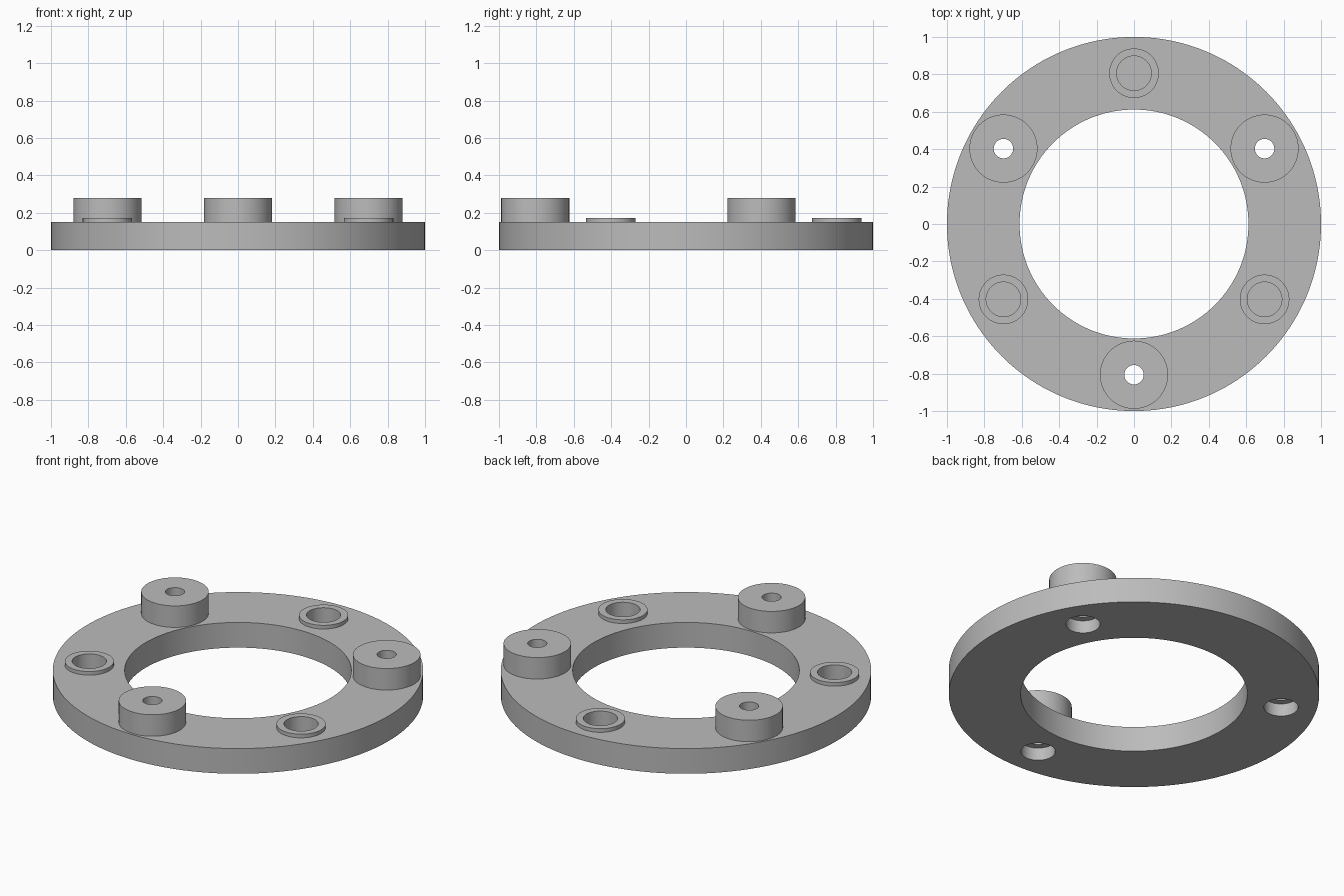
import bpy, bmesh, math
from mathutils import Vector, Matrix

if "Cube" in bpy.data.objects:
    bpy.data.objects.remove(bpy.data.objects["Cube"], do_unlink=True)

PLATE_TOP = 0.15
BOLT_CIRCLE = 0.806
BORE = 0.0925
PIN_HOLE = 0.052
POCKET_FLOOR = 0.085
COUNTERBORE = 0.075

grey = bpy.data.materials.new("plain grey")
grey.use_nodes = True
colour = (0.5, 0.5, 0.5, 1)
grey.diffuse_color = colour
grey.node_tree.nodes["Principled BSDF"].inputs["Base Color"].default_value = colour


def lathe(name, profile, segments, centre=(0, 0)):
    """Spin a closed (radius, height) outline around z."""
    bm = bmesh.new()
    verts = [bm.verts.new((r, 0, z)) for r, z in profile]
    edges = [bm.edges.new((v, verts[i - 1])) for i, v in enumerate(verts)]
    bmesh.ops.spin(bm, geom=verts + edges, cent=(0, 0, 0), axis=(0, 0, 1),
                   angle=math.tau, steps=segments)
    bmesh.ops.remove_doubles(bm, verts=bm.verts, dist=1e-5)
    bmesh.ops.dissolve_degenerate(bm, edges=bm.edges, dist=1e-6)
    bmesh.ops.recalc_face_normals(bm, faces=bm.faces)
    mesh = bpy.data.meshes.new(name)
    bm.to_mesh(mesh)
    bm.free()
    mesh.materials.append(grey)
    obj = bpy.data.objects.new(name, mesh)
    obj.location = (*centre, 0)
    bpy.context.collection.objects.link(obj)
    return obj


def tube(name, inner, outer, low, high, segments, centre=(0, 0)):
    outline = [(inner, low), (outer, low), (outer, high), (inner, high)]
    return lathe(name, outline, segments, centre)


def around(degrees):
    a = math.radians(degrees)
    return BOLT_CIRCLE * math.cos(a), BOLT_CIRCLE * math.sin(a)


# Flat ring plate
plate = tube("ring_plate", 0.612, 1, 0, PLATE_TOP, 160)
parts = [plate]
cutters = []

# Tall bosses, drilled through and counterbored from below
for side, angle in (("front", 270), ("left", 30), ("right", 150)):
    spot = around(angle)
    parts.append(tube(side + "_boss", PIN_HOLE, 0.182, PLATE_TOP, 0.278, 64, spot))
    outline = [(0, -0.1), (BORE, -0.1), (BORE, COUNTERBORE),
               (PIN_HOLE, COUNTERBORE), (PIN_HOLE, 0.3), (0, 0.3)]
    cutters.append(lathe(side + "_drill_cutter", outline, 64, spot))

# Low collars around blind pockets
for side, angle in (("back", 90), ("front_left", 330), ("front_right", 210)):
    spot = around(angle)
    parts.append(tube(side + "_collar", BORE, 0.1325, PLATE_TOP, 0.172, 64, spot))
    outline = [(0, POCKET_FLOOR), (BORE, POCKET_FLOOR), (BORE, 0.3), (0, 0.3)]
    cutters.append(lathe(side + "_pocket_cutter", outline, 64, spot))

# Cut the holes into the plate and keep the finished mesh
for cutter in cutters:
    cutter.hide_render = True
    cut = plate.modifiers.new(cutter.name, "BOOLEAN")
    cut.operation = "DIFFERENCE"
    cut.solver = "EXACT"
    cut.object = cutter
depsgraph = bpy.context.evaluated_depsgraph_get()
finished = bpy.data.meshes.new_from_object(plate.evaluated_get(depsgraph))
plate.modifiers.clear()
plate.data = finished
for cutter in cutters:
    bpy.data.objects.remove(cutter, do_unlink=True)

# Smooth walls with crisp rims
bpy.ops.object.select_all(action="DESELECT")
for part in parts:
    part.select_set(True)
bpy.context.view_layer.objects.active = plate
bpy.ops.object.shade_smooth_by_angle(angle=math.radians(30))
